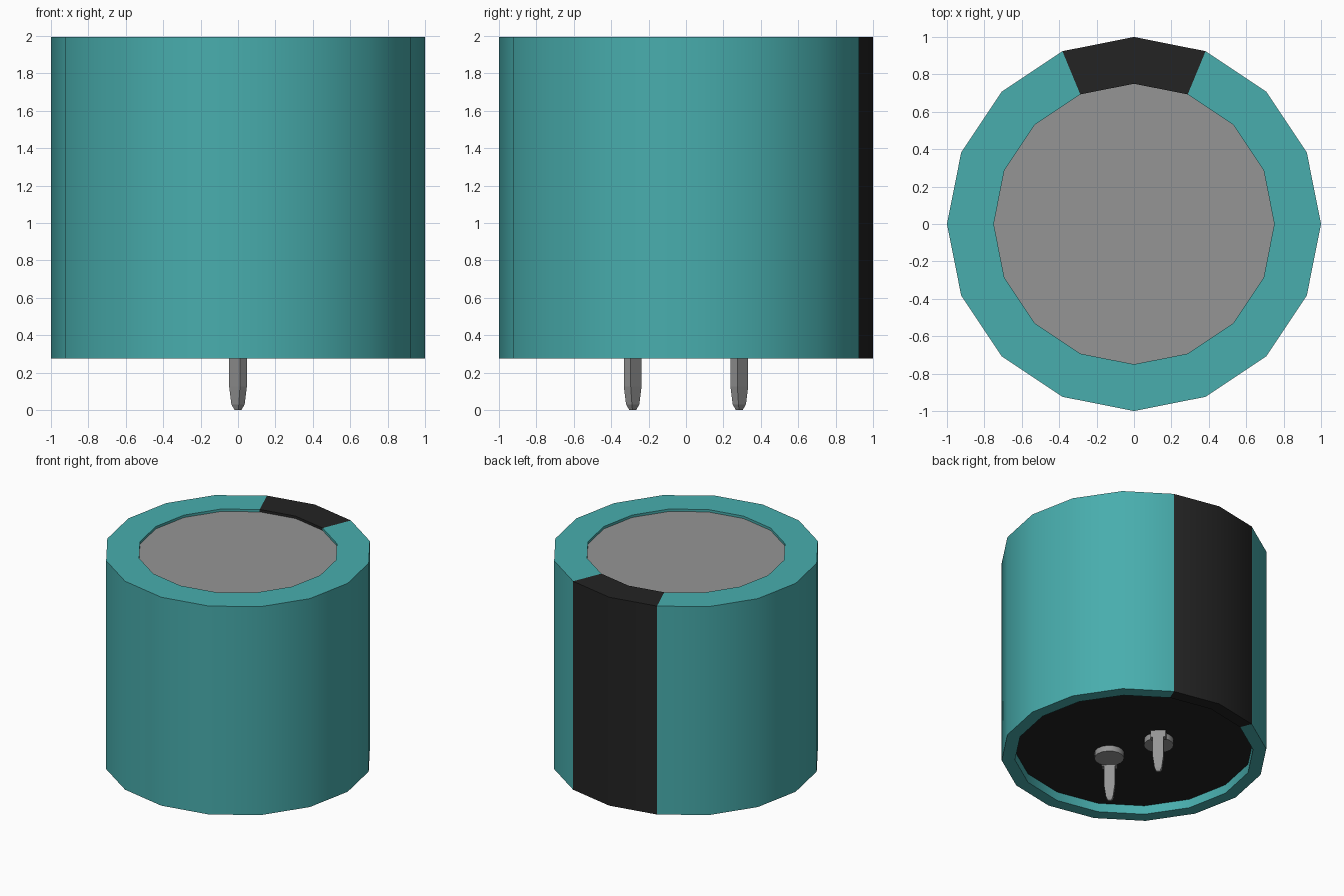
import bpy, bmesh, math
from mathutils import Matrix, Vector

if "Cube" in bpy.data.objects:
    bpy.data.objects.remove(bpy.data.objects["Cube"], do_unlink=True)

SIDES = 16
TOP, BOTTOM, FLOOR = 1.993, 0.275, 0.348


def material(name, rgb):
    m = bpy.data.materials.new(name)
    m.use_nodes = True
    m.diffuse_color = (*rgb, 1)
    m.node_tree.nodes["Principled BSDF"].inputs["Base Color"].default_value = (*rgb, 1)
    return m


teal = material("teal sleeve", (0.065, 0.42, 0.42))
black = material("black", (0.017, 0.017, 0.017))
metal = material("grey metal", (0.30, 0.30, 0.30))


def finish(name, bm, mats, smooth=False):
    mesh = bpy.data.meshes.new(name)
    bm.to_mesh(mesh)
    bm.free()
    ob = bpy.data.objects.new(name, mesh)
    bpy.context.collection.objects.link(ob)
    for m in mats:
        mesh.materials.append(m)
    if smooth:
        bpy.ops.object.select_all(action='DESELECT')
        ob.select_set(True)
        bpy.context.view_layer.objects.active = ob
        bpy.ops.object.shade_smooth_by_angle(angle=math.radians(31))
    return ob


def loft(bm, rings):
    """Join rings of points with quads."""
    loops = [[bm.verts.new(p) for p in r] for r in rings]
    n = len(loops[0])
    for a, b in zip(loops, loops[1:]):
        for i in range(n):
            j = (i + 1) % n
            bm.faces.new((a[i], a[j], b[j], b[i]))
    return loops


def circle(r, z, n=SIDES, centre=(0, 0)):
    return [(centre[0] + r * math.cos(2 * math.pi * i / n),
             centre[1] + r * math.sin(2 * math.pi * i / n), z) for i in range(n)]


# Sleeve: rolled rim over the top, outer wall, lip and inner wall underneath
bm = bmesh.new()
profile = [(0.90, FLOOR), (0.90, BOTTOM), (1.0, BOTTOM),
           (1.0, TOP), (0.75, TOP), (0.75, TOP - 0.02)]
loft(bm, [circle(r, z) for r, z in profile])
# Polarity stripe: the two segments at the back
for f in bm.faces:
    c = f.calc_center_median()
    if abs(math.degrees(math.atan2(c.y, c.x)) - 90) < 22.5:
        f.material_index = 1
finish("sleeve", bm, [teal, black], smooth=True)

# Metal top, slightly sunk inside the rim
bm = bmesh.new()
bm.faces.new([bm.verts.new(p) for p in circle(0.75, TOP - 0.02)])
finish("can_top", bm, [metal])

# Black seal, sunk into the underside
bm = bmesh.new()
bm.faces.new([bm.verts.new(p) for p in reversed(circle(0.90, FLOOR))])
finish("bottom_seal", bm, [black])


def rectangle(along, across, z, centre):
    """Rectangle whose long side runs diagonally."""
    rot = Matrix.Rotation(math.radians(135), 3, 'Z')
    return [rot @ Vector((sx * along, sy * across, 0)) + Vector((*centre, z))
            for sx, sy in ((-1, -1), (1, -1), (1, 1), (-1, 1))]


def pin_part(name, rings, smooth=False):
    bm = bmesh.new()
    loops = loft(bm, rings)
    bm.faces.new(list(reversed(loops[0])))
    bm.faces.new(loops[-1])
    bmesh.ops.recalc_face_normals(bm, faces=bm.faces)
    finish(name, bm, [metal], smooth)


# Terminal pins with shoulders and rivet heads, the second turned half round
for label, s in (("front", -1), ("back", 1)):
    c = (0, 0.285 * s)
    pin_part(label + "_pin", [rectangle(a, b, z, c) for a, b, z in (
        (0.014, 0.012, 0.0), (0.028, 0.022, 0.03),
        (0.041, 0.026, 0.125), (0.041, 0.026, FLOOR + 0.01))])
    pin_part(label + "_pin_shoulder", [rectangle(0.058, 0.026, z, c)
                                       for z in (0.29, FLOOR + 0.01)])
    rivet = (-0.08 * s, 0.195 * s)
    pin_part(label + "_rivet", [circle(0.112, z, SIDES, rivet)
                                for z in (0.30, FLOOR + 0.01)], smooth=True)
